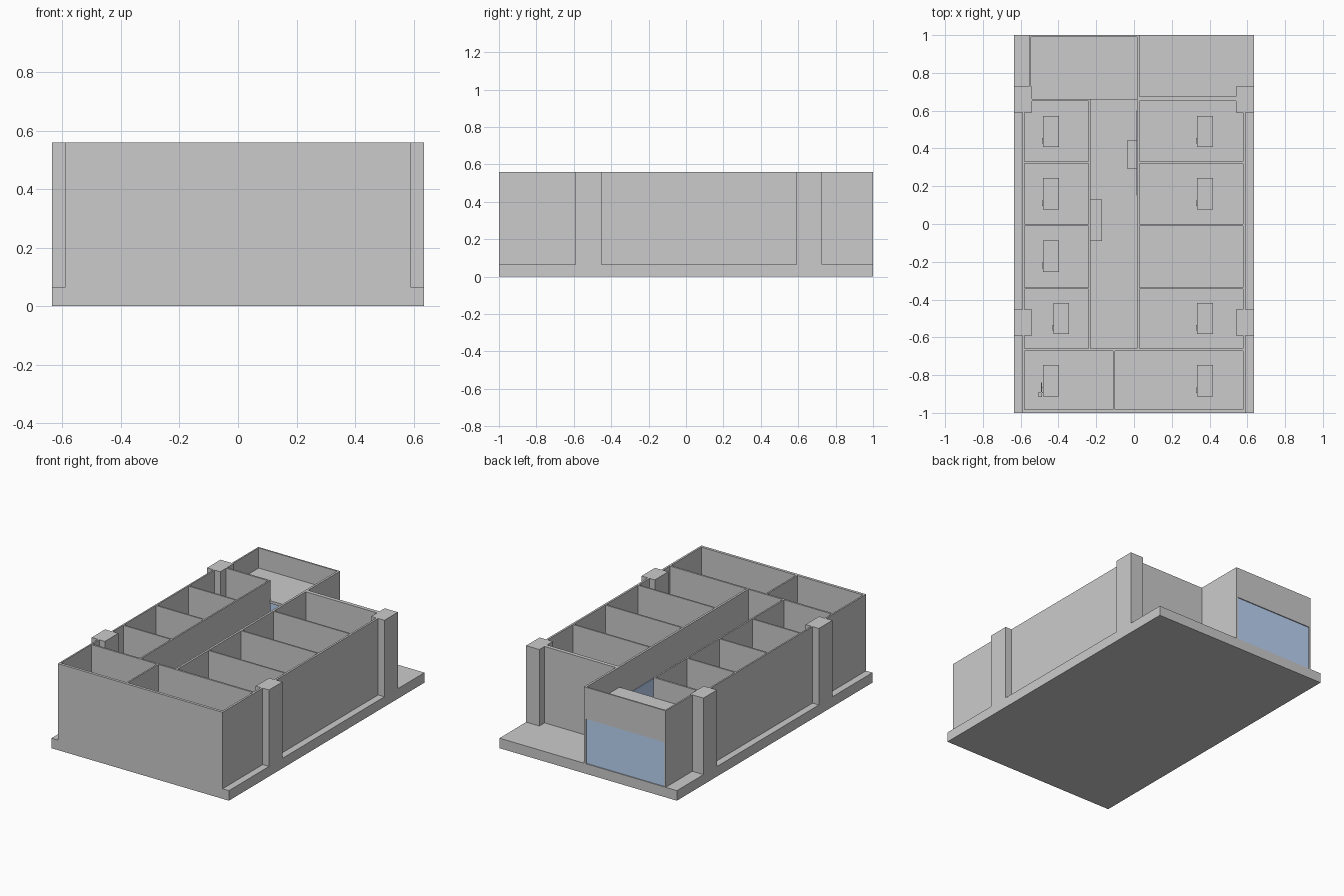
import bpy
import bmesh

if "Cube" in bpy.data.objects:
    bpy.data.objects.remove(bpy.data.objects["Cube"])

FLOOR, TOP, DOOR = 0.065, 0.56, 0.355

glass = bpy.data.materials.new("blue_glass")
glass.diffuse_color = (0.5, 0.66, 0.92, 1.0)
glass.use_nodes = True
glass.node_tree.nodes["Principled BSDF"].inputs["Base Color"].default_value = glass.diffuse_color


def boxes(name, items, mat=None):
    """One object out of boxes given as (x0, x1, y0, y1, z0, z1)."""
    bm = bmesh.new()
    for x0, x1, y0, y1, z0, z1 in items:
        made = bmesh.ops.create_cube(bm, size=1.0)
        for v in made["verts"]:
            v.co.x = x1 if v.co.x > 0 else x0
            v.co.y = y1 if v.co.y > 0 else y0
            v.co.z = z1 if v.co.z > 0 else z0
    mesh = bpy.data.meshes.new(name)
    bm.to_mesh(mesh)
    bm.free()
    ob = bpy.data.objects.new(name, mesh)
    bpy.context.collection.objects.link(ob)
    if mat:
        mesh.materials.append(mat)
    return ob


def wall(x0, x1, y0, y1, z0=FLOOR, z1=TOP):
    return (x0, x1, y0, y1, z0, z1)


# Ground slab
boxes("floor_slab", [(-0.635, 0.635, -1, 1, 0, FLOOR)])

# Outer walls of the room block
boxes("outer_walls", [
    wall(-0.59, 0.59, -1.0, -0.982, 0),
    wall(-0.59, -0.58, -0.982, 0.662),
    wall(0.577, 0.59, -0.982, 0.675),
    wall(-0.58, -0.23, 0.65, 0.662),
    wall(0.03, 0.577, 0.65, 0.675),
])

# Corridor walls and room partitions
parts = [
    wall(-0.24, -0.23, -0.66, 0.65),
    wall(0.016, 0.03, -0.66, 1.0),
    wall(-0.58, 0.577, -0.672, -0.66),
    wall(-0.11, -0.1, -0.982, -0.672),
]
for y in (-0.34, -0.005, 0.325):
    parts.append(wall(-0.58, -0.24, y - 0.005, y + 0.005))
    parts.append(wall(0.03, 0.577, y - 0.005, y + 0.005))
boxes("partition_walls", parts)

# Four corner columns
for side, s in (("left", -1), ("right", 1)):
    xa, xb = sorted((s * 0.54, s * 0.635))
    for end, y0 in (("front", -0.59), ("back", 0.59)):
        boxes(f"column_{end}_{side}", [wall(xa, xb, y0, y0 + 0.138)])

# Entrance hall: side wall, beam over the glass, lowered ceiling
boxes("entrance_hall", [
    wall(-0.555, -0.545, 0.655, 1.0),
    wall(-0.545, 0.016, 0.99, 1.0, DOOR, TOP),
])
boxes("entrance_ceiling", [(-0.545, 0.016, 0.657, 0.99, 0.412, 0.43)])
boxes("entrance_glass", [(-0.545, 0.016, 0.988, 0.994, FLOOR, DOOR)], glass)

# Glass panel on the corridor wall
boxes("corridor_glass", [(0.012, 0.016, 0.15, 0.6, FLOOR, DOOR)], glass)

# Benches in the corridor
boxes("corridor_bench_right", [(-0.035, 0.016, 0.29, 0.445, FLOOR, 0.15)])
boxes("corridor_bench_left", [(-0.23, -0.17, -0.09, 0.13, FLOOR, 0.15)])

# A desk with a small handle in each room
desk_spots = [(x, y) for y in (0.49, 0.16, -0.17, -0.5, -0.83)
              for x in (-0.44, 0.375) if (x, y) != (-0.44, -0.5) and (x, y) != (0.375, -0.17)]
desk_spots.append((-0.385, -0.5))
for i, (x, y) in enumerate(desk_spots):
    boxes(f"desk_{i + 1}", [
        (x - 0.042, x + 0.042, y - 0.083, y + 0.083, FLOOR, 0.18),
        (x - 0.046, x - 0.042, y - 0.065, y - 0.035, 0.13, 0.14),
    ])

# Chair beside the front left desk
boxes("chair", [
    (-0.505, -0.486, -0.915, -0.89, FLOOR, 0.13),
    (-0.492, -0.486, -0.89, -0.84, FLOOR, 0.17),
])
